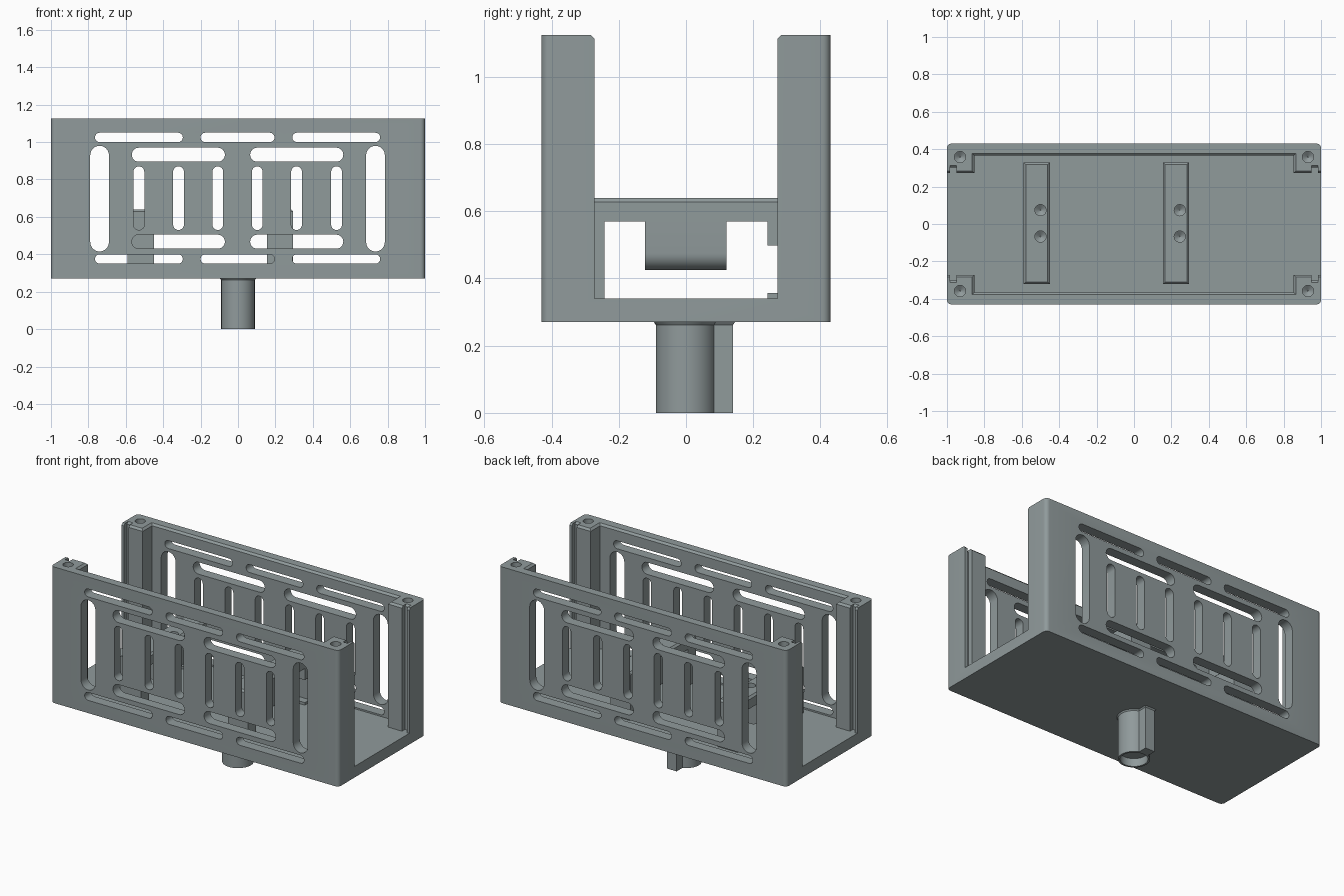
import bpy, bmesh, math
from mathutils import Matrix

if "Cube" in bpy.data.objects:
    bpy.data.objects.remove(bpy.data.objects["Cube"])

grey = bpy.data.materials.new("blue_grey")
grey.diffuse_color = (0.28, 0.325, 0.33, 1)
grey.use_nodes = True
grey.node_tree.nodes["Principled BSDF"].inputs["Base Color"].default_value = grey.diffuse_color


def finish(name, bm):
    bmesh.ops.recalc_face_normals(bm, faces=bm.faces)
    me = bpy.data.meshes.new(name)
    bm.to_mesh(me)
    bm.free()
    me.materials.append(grey)
    ob = bpy.data.objects.new(name, me)
    bpy.context.collection.objects.link(ob)
    return ob


def loft(bm, loops):
    """Closed solid through matching loops of 3D points."""
    rings = [[bm.verts.new(p) for p in lp] for lp in loops]
    n = len(rings[0])
    for a, b in zip(rings, rings[1:]):
        for i in range(n):
            j = (i + 1) % n
            bm.faces.new((a[i], a[j], b[j], b[i]))
    bm.faces.new(rings[0][::-1])
    bm.faces.new(rings[-1])


def box(bm, x0, x1, y0, y1, z0, z1):
    m = Matrix.Translation(((x0 + x1) / 2, (y0 + y1) / 2, (z0 + z1) / 2))
    m = m @ Matrix.Diagonal((x1 - x0, y1 - y0, z1 - z0, 1))
    return bmesh.ops.create_cube(bm, size=1, matrix=m)["verts"]


def circle(x, y, z, r, n=32):
    return [(x + r * math.cos(2 * math.pi * i / n), y + r * math.sin(2 * math.pi * i / n), z)
            for i in range(n)]


def drill(bm, x, y, top, depth, r=0.03):
    """Round hole with a pointed end."""
    loft(bm, [circle(x, y, z, q) for z, q in
              ((top - depth - 0.02, 0.002), (top - depth, r), (top + 0.05, r))])


def slot(bm, x0, x1, z0, z1):
    """Round-ended slot running through both walls."""
    r = min(x1 - x0, z1 - z0) / 2
    wide = x1 - x0 > z1 - z0
    pts = []
    for i in range(26):
        k = i % 13
        a = math.pi * k / 12 + (math.pi if i > 12 else 0) - (math.pi / 2 if wide else 0)
        cx, cz = ((x1 - r, z1 - r), (x0 + r, z0 + r))[i > 12]
        pts.append((cx + r * math.cos(a), cz + r * math.sin(a)))
    loft(bm, [[(x, y, z) for x, z in pts] for y in (-0.6, 0.6)])


def cut(ob, cutter):
    cutter.hide_render = True
    m = ob.modifiers.new("cut", "BOOLEAN")
    m.operation, m.solver, m.object = "DIFFERENCE", "EXACT", cutter
    bpy.context.view_layer.objects.active = ob
    bpy.ops.object.modifier_apply(modifier="cut")
    bpy.data.objects.remove(cutter)


def smooth(ob):
    bpy.ops.object.select_all(action="DESELECT")
    ob.select_set(True)
    bpy.context.view_layer.objects.active = ob
    bpy.ops.object.shade_smooth_by_angle(angle=math.radians(30))


# Housing: rounded block
bm = bmesh.new()
box(bm, -1, 1, -0.43, 0.43, 0.27, 1.125)
upright = [e for e in bm.edges if abs(e.verts[0].co.z - e.verts[1].co.z) > 0.5]
bmesh.ops.bevel(bm, geom=upright, offset=0.025, segments=6, affect="EDGES", profile=0.5)
housing = finish("housing", bm)


# Cavity between corner posts, with panel grooves and a chamfered top rim
def cavity(z, d):
    q = [(1.1, 0.272 + d), (0.983, 0.272 + d), (0.983, 0.302 + d), (0.95, 0.302 + d),
         (0.95, 0.272 + d), (0.853 + d, 0.272 + d), (0.853 + d, 0.366 + d)]
    half = q + [(-x, y) for x, y in q[::-1]]
    return [(x, y, z) for x, y in half + [(-x, -y) for x, y in half]]


bm = bmesh.new()
loft(bm, [cavity(0.34, 0), cavity(1.113, 0), cavity(1.137, 0.024)])
cut(housing, finish("cavity_cutter", bm))

# Ventilation slots
bm = bmesh.new()
for z0, z1 in ((1.0, 1.05), (0.35, 0.40)):
    for x0, x1 in ((-0.765, -0.295), (-0.2, 0.195), (0.29, 0.76)):
        slot(bm, x0, x1, z0, z1)
for z0, z1 in ((0.895, 0.97), (0.43, 0.505)):
    for x0, x1 in ((-0.568, -0.07), (0.065, 0.563)):
        slot(bm, x0, x1, z0, z1)
for x in (-0.74, 0.735):
    slot(bm, x - 0.05, x + 0.05, 0.415, 0.98)
for x in (-0.53, -0.318, -0.108, 0.103, 0.313, 0.527):
    slot(bm, x - 0.029, x + 0.029, 0.53, 0.87)
cut(housing, finish("slot_cutter", bm))

# Screw holes in the posts
bm = bmesh.new()
for x in (-0.93, 0.93):
    for y in (-0.358, 0.358):
        drill(bm, x, y, 1.125, 0.2)
cut(housing, finish("post_hole_cutter", bm))
smooth(housing)

# Bridge brackets: bar, legs with one notched leg, and hanging block
for tag, x0 in (("left", -0.59), ("right", 0.155)):
    x1, xc = x0 + 0.14, x0 + 0.09
    outline = [(-0.322, 0.335), (-0.242, 0.335), (-0.242, 0.57), (0.242, 0.57), (0.242, 0.498),
               (0.29, 0.498), (0.29, 0.356), (0.242, 0.356), (0.242, 0.335), (0.33, 0.335),
               (0.33, 0.64), (-0.322, 0.64)]
    bm = bmesh.new()
    loft(bm, [[(x, y, z) for y, z in outline] for x in (x0, x1)])
    rim = [e for e in bm.edges if all(v.co.z > 0.63 for v in e.verts)]
    bmesh.ops.bevel(bm, geom=rim, offset=0.012, segments=1, affect="EDGES")
    bracket = finish(tag + "_bracket", bm)

    bm = bmesh.new()
    box(bm, x0, x1, -0.122, 0.12, 0.425, 0.57)
    low = [e for e in bm.edges if all(v.co.z < 0.5 for v in e.verts)
           and abs(e.verts[0].co.y - e.verts[1].co.y) > 0.1]
    bmesh.ops.bevel(bm, geom=low, offset=0.05, segments=8, affect="EDGES", profile=0.5)
    block = finish(tag + "_bracket_block", bm)

    for part in (bracket, block):
        bm = bmesh.new()
        for y in (0.074, -0.067):
            drill(bm, xc, y, 0.64, 0.13)
        cut(part, finish("bracket_hole_cutter", bm))
        smooth(part)

# Stem: round peg, slightly flared at the top, with a shallow recess below
bm = bmesh.new()
loft(bm, [circle(0, 0, z, r, 48) for z, r in
          ((0.05, 0.078), (0, 0.078), (0, 0.09), (0.262, 0.09), (0.272, 0.097))])
smooth(finish("stem", bm))

# Key on the back of the stem
bm = bmesh.new()
loft(bm, [[(-w, 0.083, z), (w, 0.083, z), (w, y, z), (-w, y, z)]
          for z, w, y in ((0, 0.033, 0.14), (0.262, 0.033, 0.14), (0.272, 0.04, 0.147))])
finish("stem_key", bm)
